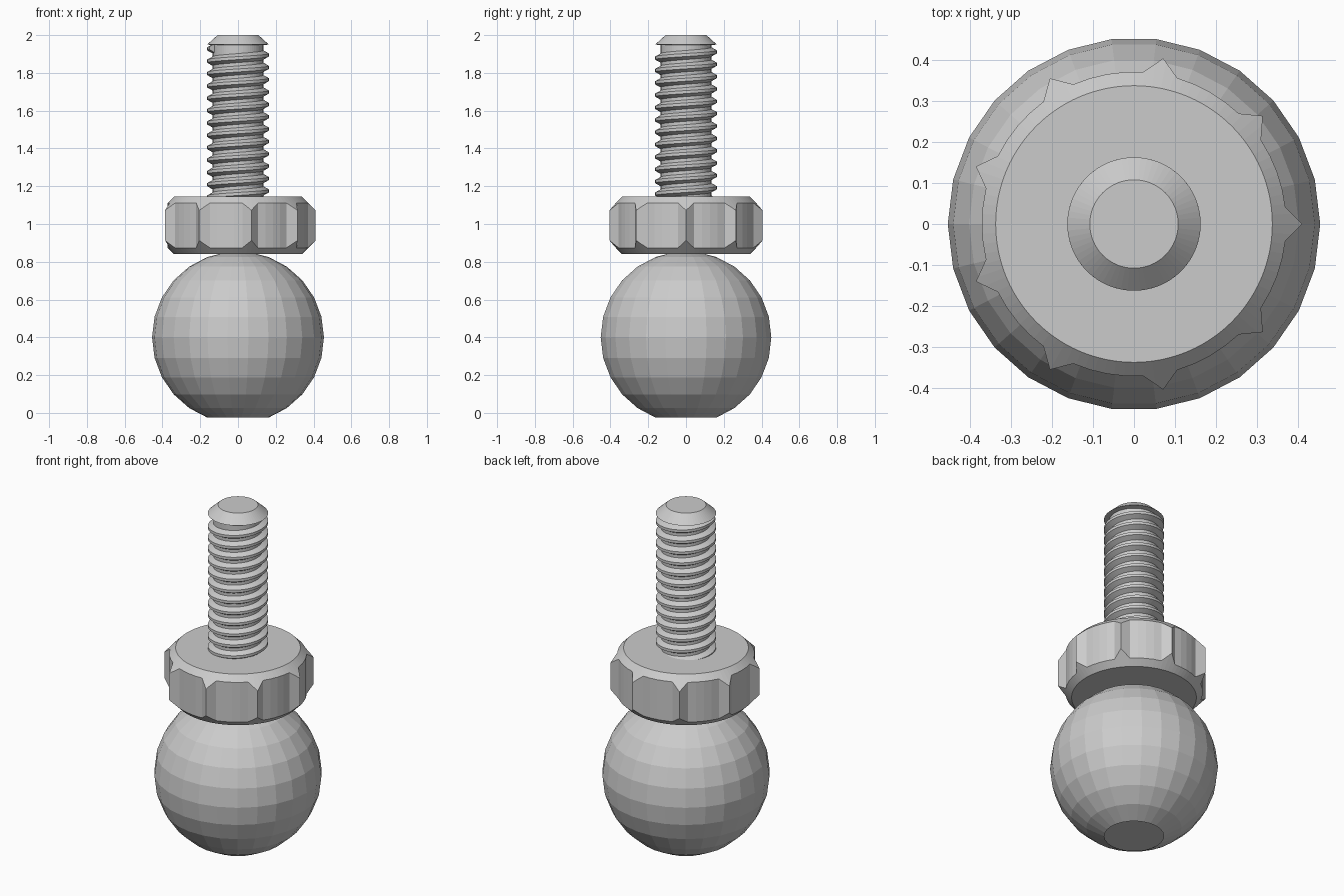
import bpy, bmesh
from math import sin, cos, pi, radians

if "Cube" in bpy.data.objects:
    bpy.data.objects.remove(bpy.data.objects["Cube"])


def make_object(name, verts, faces):
    mesh = bpy.data.meshes.new(name)
    mesh.from_pydata(verts, [], faces)
    bm = bmesh.new()
    bm.from_mesh(mesh)
    bmesh.ops.recalc_face_normals(bm, faces=bm.faces)
    bm.to_mesh(mesh)
    bm.free()
    ob = bpy.data.objects.new(name, mesh)
    bpy.context.collection.objects.link(ob)
    return ob


def loft(name, rings):
    """Skin a stack of equal-length rings and cap both ends."""
    n = len(rings[0])
    verts = [v for ring in rings for v in ring]
    faces = [(k * n + i, k * n + (i + 1) % n, (k + 1) * n + (i + 1) % n, (k + 1) * n + i)
             for k in range(len(rings) - 1) for i in range(n)]
    faces += [tuple(range(n)), tuple(range(len(verts) - n, len(verts)))]
    return make_object(name, verts, faces)


def revolve(name, profile, sides):
    return loft(name, [[(r * cos(2 * pi * i / sides), r * sin(2 * pi * i / sides), z)
                        for i in range(sides)] for r, z in profile])


# Faceted ball with a flat foot
R, CZ = 0.455, 0.40
profile = [(0.21, 0.0)]
for i in range(1, 13):
    a = radians(-90 + 180 * (i + 0.5) / 13)
    profile.append((R * cos(a), CZ + R * sin(a)))
revolve("ball", profile, 26)

# Grip collar: nine pointed ridges on a round body
outline = []
for k in range(9):
    outline.append((0.411, radians(40 * k)))
    for j in range(5):
        outline.append((0.372, radians(40 * k + 6.5 + 27 * j / 4)))
collar = loft("grip_collar", [[(r * cos(a), r * sin(a), z) for r, a in outline]
                              for z in (0.80, 1.18)])

# Double cone trims the collar ends into chamfers
trim = revolve("collar_trim", [(0.338, 0.84), (0.44, 0.942), (0.44, 1.043), (0.338, 1.145)], 96)
trim.hide_render = True
mod = collar.modifiers.new("chamfer", 'BOOLEAN')
mod.operation, mod.object, mod.solver = 'INTERSECT', trim, 'EXACT'
bpy.context.view_layer.objects.active = collar
bpy.ops.object.modifier_apply(modifier=mod.name)
bpy.data.objects.remove(trim)

# Screw core and chamfered tip
revolve("screw_core", [(0.134, 1.10), (0.134, 1.96)], 64)
revolve("screw_tip", [(0.12, 1.945), (0.163, 1.95), (0.108, 2.0)], 64)

# Helical thread
PITCH, STEPS, Z0, Z1 = 0.0654, 48, 1.11, 1.932
section = [(0.125, -0.029), (0.163, -0.008), (0.163, 0.008), (0.125, 0.029)]
rings = []
for s in range(int((Z1 - Z0) / PITCH * STEPS) + 1):
    a = 2 * pi * s / STEPS
    z = Z0 + PITCH * s / STEPS
    rings.append([(r * cos(a), r * sin(a), z + dz) for r, dz in section])
loft("screw_thread", rings)
